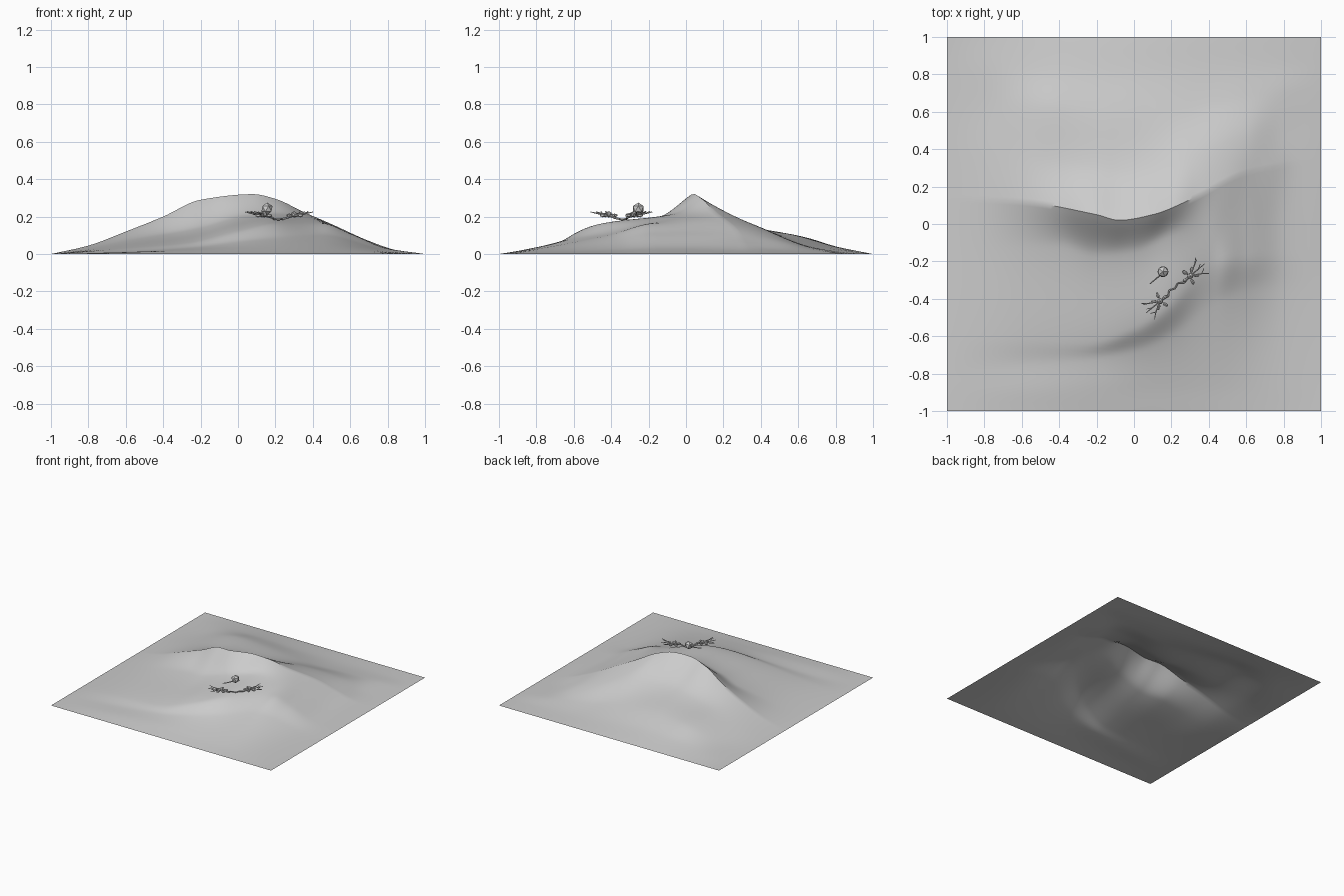
import bpy, bmesh, math
from mathutils import Vector, Matrix

if "Cube" in bpy.data.objects:
    bpy.data.objects.remove(bpy.data.objects["Cube"], do_unlink=True)

# One plain grey for everything
grey = bpy.data.materials.new("sand_grey")
grey.use_nodes = True
grey.diffuse_color = (0.6, 0.6, 0.6, 1)
grey.node_tree.nodes["Principled BSDF"].inputs["Base Color"].default_value = (0.6, 0.6, 0.6, 1)


def finish(bm, name, smooth):
    """Turn a bmesh into a named, coloured object."""
    bmesh.ops.recalc_face_normals(bm, faces=bm.faces)
    mesh = bpy.data.meshes.new(name)
    bm.to_mesh(mesh)
    bm.free()
    mesh.materials.append(grey)
    obj = bpy.data.objects.new(name, mesh)
    bpy.context.collection.objects.link(obj)
    if smooth:
        bpy.ops.object.select_all(action="DESELECT")
        obj.select_set(True)
        bpy.context.view_layer.objects.active = obj
        bpy.ops.object.shade_smooth_by_angle(angle=math.radians(35))
    return obj


def flow(points, t):
    """Smooth curve through points that never overshoots them."""
    n = len(points)
    rise = [(b[1] - a[1]) / (b[0] - a[0]) for a, b in zip(points, points[1:])]
    slope = [rise[0]]
    for a, b in zip(rise, rise[1:]):
        slope.append(2 * a * b / (a + b) if a * b > 0 else 0)
    slope.append(rise[-1])
    i = 0
    while i < n - 2 and t > points[i + 1][0]:
        i += 1
    (x0, y0), (x1, y1) = points[i], points[i + 1]
    w = x1 - x0
    s = min(max((t - x0) / w, 0), 1)
    r = 1 - s
    return (y0 * (1 + 2 * s) * r * r + y1 * s * s * (3 - 2 * s)
            + w * slope[i] * s * r * r - w * slope[i + 1] * s * s * r)


# Dune lines running left to right: plan (x, y) and height (x, z)
crest_y = [(-1, .14), (-.6, .12), (-.2, .05), (-.08, .02), (.1, .05), (.3, .13), (.6, .28), (1, .35)]
crest_z = [(-1, 0), (-.8, .045), (-.6, .12), (-.4, .2), (-.2, .29), (.08, .32), (.2, .295),
           (.35, .225), (.5, .16), (.7, .07), (.85, .02), (1, 0)]
slip_y = [(-1, -.15), (-.4, -.12), (-.2, -.17), (0, -.15), (.2, -.06), (.5, 0), (1, 0)]
slip_z = [(-1, 0), (-.8, .03), (-.6, .07), (-.2, .14), (0, .195), (.2, .215), (.4, .19),
          (.6, .11), (.8, .03), (1, 0)]
low_y = [(-1, -.6), (-.6, -.62), (-.25, -.64), (0, -.56), (.2, -.42), (.45, -.18), (1, -.15)]
low_z = [(-1, 0), (-.6, .03), (-.25, .06), (0, .125), (.2, .165), (.45, .165), (.6, .11), (.8, .03), (1, 0)]
foot_y = [(-1, -.8), (-.25, -.72), (0, -.68), (.2, -.6), (.45, -.42), (.7, -.35), (1, -.4)]
foot_z = [(-1, 0), (-.6, .012), (-.25, .035), (.2, .085), (.45, .1), (.8, .02), (1, 0)]
toe_z = [(-1, 0), (.1, .022), (1, 0)]
back_z = [(-1, 0), (-.8, .035), (-.5, .11), (0, .165), (.2, .165), (.6, .08), (.8, .02), (1, 0)]
shoulder_z = [(-1, 0), (-.8, .02), (-.4, .095), (-.15, .1), (.1, .08), (.4, .045), (.8, .015), (1, 0)]
hem_z = [(-1, 0), (-.3, .037), (.5, .01), (1, 0)]

# Dune sheet: columns lofted through the lines, one row kept on the crest
bm = bmesh.new()
columns = []
size, south_rows, north_rows = 90, 50, 45
for i in range(size + 1):
    x = -1 + 2 * i / size
    top = (flow(crest_y, x), flow(crest_z, x))
    south = [(-1, 0), (-.87, flow(toe_z, x))]
    south += [(flow(a, x), flow(b, x)) for a, b in ((foot_y, foot_z), (low_y, low_z), (slip_y, slip_z))]
    south.append(top)
    room = 1 - top[0]
    north = [top]
    for part, line in ((.27, back_z), (.57, shoulder_z), (.8, hem_z)):
        north.append((top[0] + part * room, flow(line, x)))
    north.append((1, 0))
    column = []
    for j in range(south_rows):
        y = -1 + (top[0] + 1) * j / south_rows
        column.append(bm.verts.new((x, y, flow(south, y))))
    for j in range(north_rows + 1):
        y = top[0] + room * j / north_rows
        column.append(bm.verts.new((x, y, flow(north, y))))
    columns.append(column)
for a, b in zip(columns, columns[1:]):
    for j in range(len(a) - 1):
        bm.faces.new((a[j], b[j], b[j + 1], a[j + 1]))
dune = finish(bm, "dune_ground", True)
if dune.data.polygons[0].normal.z < 0:
    dune.data.flip_normals()


def tube(bm, path, r0, r1):
    """Tapered six-sided stem along a path."""
    count = len(path) - 1
    for k in range(count):
        p, q = Vector(path[k]), Vector(path[k + 1])
        d = q - p
        place = Matrix.Translation((p + q) / 2) @ d.to_track_quat("Z", "Y").to_matrix().to_4x4()
        bmesh.ops.create_cone(bm, cap_ends=True, segments=6, depth=d.length, matrix=place,
                              radius1=r0 + (r1 - r0) * k / count,
                              radius2=r0 + (r1 - r0) * (k + 1) / count)


def ball(bm, centre, radius, stretch=1, turn=0):
    """Faceted ball, stretched along a heading."""
    place = (Matrix.Translation(centre) @ Matrix.Rotation(turn, 4, "Z")
             @ Matrix.Diagonal((stretch, 1, 1, 1)))
    bmesh.ops.create_icosphere(bm, subdivisions=1, radius=radius, matrix=place)


# Twin sprigs, mirrored about the middle of a diagonal runner
heading = math.radians(40)
spot = Matrix.Translation((.22, -.345, 0)) @ Matrix.Rotation(heading, 4, "Z")
for side, name in ((-1, "right_sprig"), (1, "left_sprig")):
    bm = bmesh.new()
    tube(bm, [(0, 0, .185), (side * .03, .012, .187), (side * .055, -.008, .195),
              (side * .1, 0, .205)], .005, .006)
    heart = Vector((side * .105, 0, .212))
    ball(bm, heart, .018)
    # Leaf lobes around the heart
    for k in range(5):
        a = math.radians(36 + 72 * k)
        way = Vector((side * math.cos(a), math.sin(a), 0))
        ball(bm, heart + way * .033 - Vector((0, 0, .006)), .01, 1.8, math.atan2(way.y, way.x))
    # Forked twigs
    for lean in (-1, 0, 1):
        knee = (side * .16, lean * .03, .216)
        tube(bm, [heart, knee, (side * (.205 - .015 * abs(lean)), lean * .055, .225)], .005, .002)
        tube(bm, [knee, (side * .188, lean * .03 + .014, .229)], .003, .0015)
    bm.transform(spot)
    finish(bm, name, False)

# Lone pod with its stalk
bm = bmesh.new()
ball(bm, (.155, -.255, .242), .033)
finish(bm, "round_pod", False)
bm = bmesh.new()
tube(bm, [(.085, -.32, .212), (.115, -.295, .217), (.145, -.27, .228)], .003, .005)
finish(bm, "pod_stalk", False)
